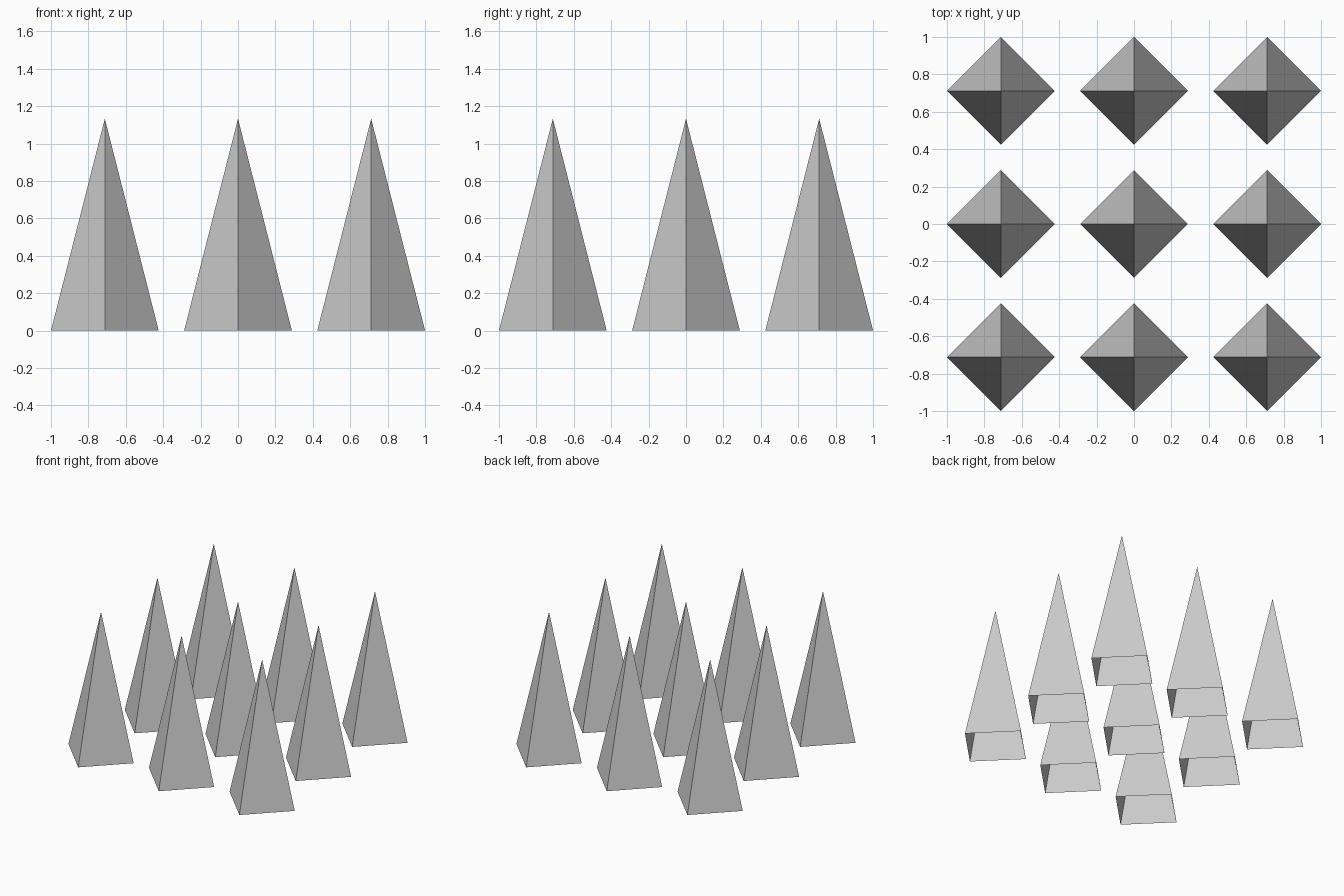
import bpy

if "Cube" in bpy.data.objects:
    bpy.data.objects.remove(bpy.data.objects["Cube"])

RADIUS = 0.288
HEIGHT = 1.133
SPACING = 1 - RADIUS

# 3 x 3 grid of four-sided spikes, open underneath, corners on the axes
for row in (-1, 0, 1):
    for col in (-1, 0, 1):
        bpy.ops.mesh.primitive_cone_add(
            vertices=4, radius1=RADIUS, radius2=0, depth=HEIGHT,
            end_fill_type='NOTHING',
            location=(col * SPACING, row * SPACING, HEIGHT / 2))
        bpy.context.object.name = f"spike_{row + 2}_{col + 2}"
